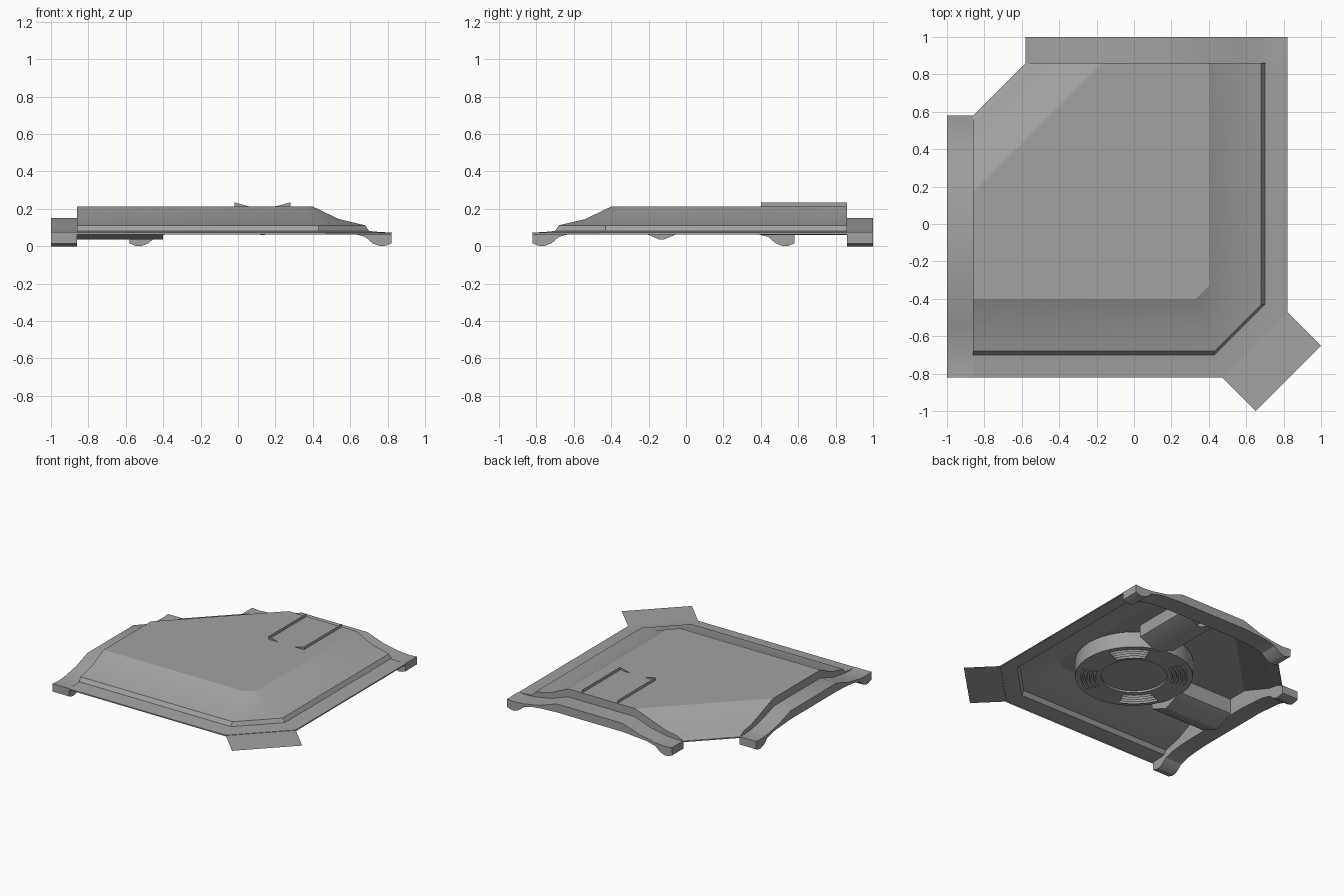
import bpy, bmesh, math

cube = bpy.data.objects.get("Cube")
if cube:
    bpy.data.objects.remove(cube)

grey = bpy.data.materials.new("mid_grey")
grey.use_nodes = True
colour = (0.36, 0.36, 0.36, 1)
grey.diffuse_color = colour
grey.node_tree.nodes["Principled BSDF"].inputs["Base Color"].default_value = colour


def finish(name, bm, recalc=True):
    bmesh.ops.remove_doubles(bm, verts=bm.verts, dist=0.0005)
    if recalc:
        bmesh.ops.recalc_face_normals(bm, faces=bm.faces)
    mesh = bpy.data.meshes.new(name)
    bm.to_mesh(mesh)
    bm.free()
    mesh.materials.append(grey)
    obj = bpy.data.objects.new(name, mesh)
    bpy.context.collection.objects.link(obj)
    bpy.ops.object.select_all(action='DESELECT')
    obj.select_set(True)
    bpy.context.view_layer.objects.active = obj
    bpy.ops.object.shade_smooth_by_angle(angle=math.radians(25))
    return obj


def face(bm, points):
    return bm.faces.new([bm.verts.new(p) for p in points])


def bands(bm, rows):
    for a, b in zip(rows, rows[1:]):
        for i in range(len(a) - 1):
            face(bm, [a[i], b[i], b[i + 1], a[i + 1]])


def swap(p, drop=0.0):
    """Reflect a point across the diagonal of the corner piece."""
    return (-p[1], -p[0], p[2] - drop)


EDGE = 0.86

# Roof panel: stepped slopes on the front and right (distance, corner cut, height)
levels = [(.40, .07, .212), (.54, .15, .145), (.68, .25, .112), (.70, .27, .082),
          (.75, .30, .077), (.82, .35, .073), (.82, .35, .064)]
outer = [[(-EDGE, -d, z), (d - c, -d, z), (d, c - d, z), (d, EDGE, z)] for d, c, z in levels]

# Slope across the cut back corner (diagonal offset, height)
cuts = [(1.03, .212), (1.30, .112), (1.38, .10), (1.44, .073), (1.44, .064)]
corner = [[(EDGE - k, EDGE, z), (-EDGE, k - EDGE, z)] for k, z in cuts]

bm = bmesh.new()
face(bm, outer[0] + corner[0])
bands(bm, outer)
bands(bm, corner)
bmesh.ops.remove_doubles(bm, verts=bm.verts, dist=0.0005)

# Skirts hang from the two straight ends of the panel
for axis, side in ((0, -EDGE), (1, EDGE)):
    rim = [e for e in bm.edges if e.is_boundary
           and all(abs(v.co[axis] - side) < .001 for v in e.verts)
           and min(v.co.z for v in e.verts) > .07]
    for v in [g for g in bmesh.ops.extrude_edge_only(bm, edges=rim)["geom"]
              if isinstance(g, bmesh.types.BMVert)]:
        v.co.z = max(v.co.z - .07, .064)
finish("roof_panel", bm)

# Flat pad at the front right corner
bm = bmesh.new()
face(bm, [(.47, -.82, .07), (.65, -1, .07), (1, -.65, .07), (.82, -.47, .07)])
finish("corner_pad", bm, recalc=False)

# Footed edge bars on the back and left
under = [(-.58, .015), (-.55, .003), (-.52, 0), (-.48, .015), (-.44, .05), (-.36, .07), (-.16, .085),
         (.40, .085), (.54, .078), (.61, .07), (.68, .05), (.72, .015), (.76, 0), (.79, .003), (.82, .015)]
over = [(.82, .075), (.76, .07), (.68, .075), (.54, .10), (.40, .15),
        (-.16, .15), (-.31, .10), (-.44, .075), (-.52, .07), (-.58, .075)]
for name, flip in (("back_edge_bar", False), ("left_edge_bar", True)):
    bm = bmesh.new()
    points = [(x, EDGE, z) for x, z in under + over]
    base = face(bm, [swap(p) for p in points] if flip else points)
    moved = bmesh.ops.extrude_face_region(bm, geom=[base])["geom"]
    shift = (-.14, 0, 0) if flip else (0, .14, 0)
    bmesh.ops.translate(bm, vec=shift, verts=[g for g in moved if isinstance(g, bmesh.types.BMVert)])
    if base.is_valid and not any(abs(f.calc_center_median()[0 if flip else 1]
                                     - (-EDGE if flip else EDGE)) < .001 for f in bm.faces):
        bm.faces.new(base.verts)
    finish(name, bm)

# V-bottomed ducts, open at the top, below the panel
section = [(-.15, .235), (-.15, .12), (-.01, .06), (.01, .06), (.15, .12), (.15, .235)]
for name, flip in (("back_duct", False), ("left_duct", True)):
    place = (lambda p: swap(p, .025)) if flip else (lambda p: p)
    bm = bmesh.new()
    bands(bm, [[place((x + .13, y, z)) for x, z in section] for y in (.40, EDGE)])
    cap = section + [(.06, .21), (-.06, .21)]
    face(bm, [place((x + .13, .40, z)) for x, z in cap])
    finish(name, bm)


def arc(radius, z, start, end, steps):
    angles = [start + (end - start) * i / steps for i in range(steps + 1)]
    return [(radius * math.cos(a), radius * math.sin(a), z) for a in angles]


# Round fan housing with a recessed centre
bm = bmesh.new()
housing = [(.41, .205), (.41, .085), (.23, .085), (.23, .10)]
bands(bm, [arc(r, z, 0, math.tau, 48) for r, z in housing])
face(bm, list(reversed(arc(.23, .10, 0, math.tau, 48)[:-1])))
finish("fan_housing", bm)

# Four groups of curved louvres around the fan
bm = bmesh.new()
for group in range(4):
    middle = math.pi / 4 + group * math.pi / 2
    for i in range(4):
        r = .265 + i * .03
        bands(bm, [arc(r, .085, middle - .38, middle + .38, 8),
                   arc(r + .008, .072, middle - .38, middle + .38, 8),
                   arc(r + .016, .085, middle - .38, middle + .38, 8)])
finish("fan_louvres", bm)
